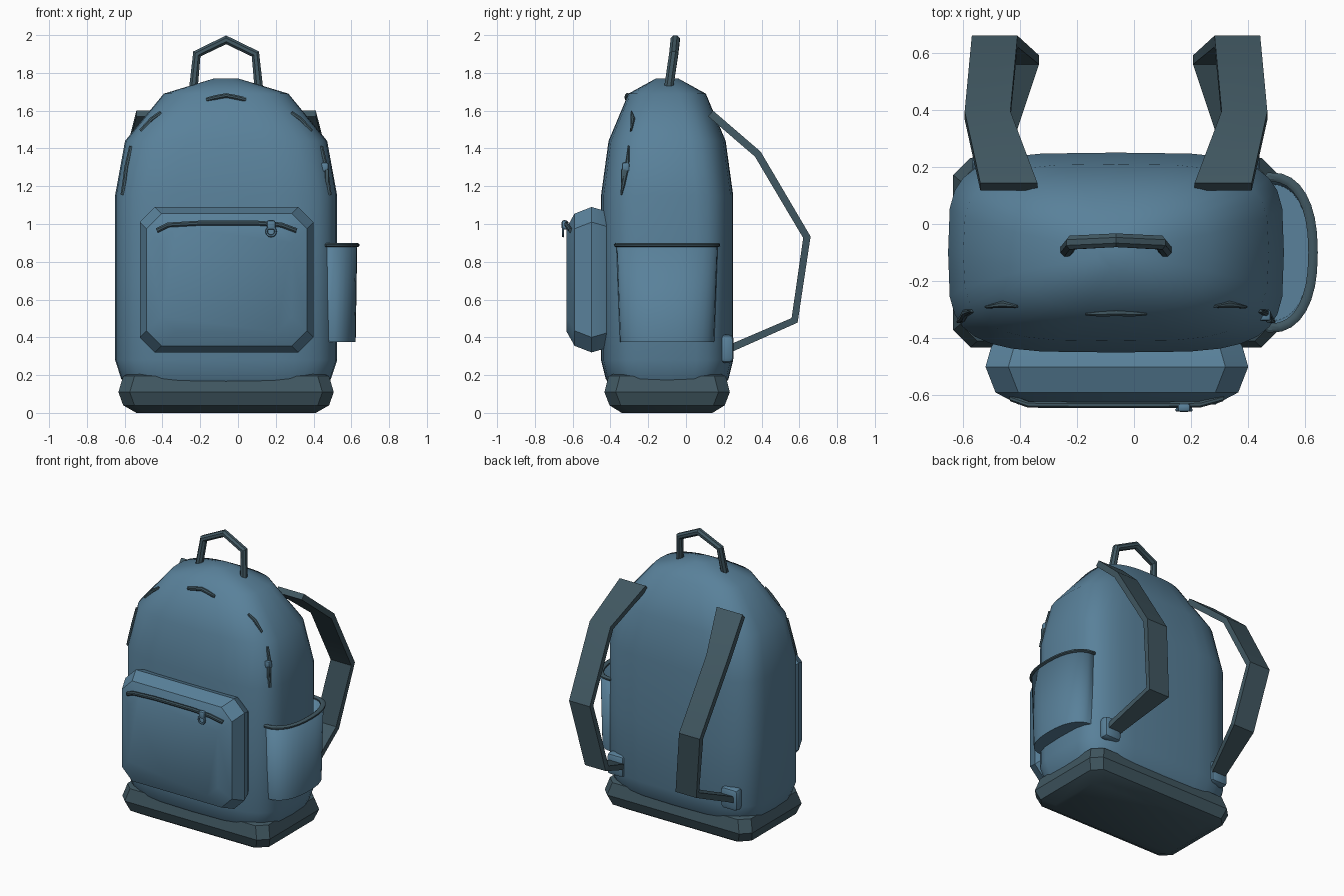
import bpy, bmesh
from math import sin, cos, pi, copysign
from mathutils import Vector
from mathutils.bvhtree import BVHTree

if "Cube" in bpy.data.objects:
    bpy.data.objects.remove(bpy.data.objects["Cube"])

MID_X, MID_Y = -0.063, -0.1   # centre of the bag body


def material(name, rgb):
    m = bpy.data.materials.new(name)
    m.use_nodes = True
    m.diffuse_color = (*rgb, 1)
    m.node_tree.nodes["Principled BSDF"].inputs["Base Color"].default_value = (*rgb, 1)
    return m


BLUE = material("blue fabric", (0.1, 0.22, 0.325))
DARK = material("dark trim", (0.052, 0.096, 0.12))


def finish(bm, name, mat, angle=35):
    bmesh.ops.recalc_face_normals(bm, faces=bm.faces)
    mesh = bpy.data.meshes.new(name)
    bm.to_mesh(mesh)
    bm.free()
    mesh.materials.append(mat)
    ob = bpy.data.objects.new(name, mesh)
    bpy.context.collection.objects.link(ob)
    bpy.ops.object.select_all(action="DESELECT")
    ob.select_set(True)
    bpy.context.view_layer.objects.active = ob
    bpy.ops.object.shade_smooth_by_angle(angle=angle * pi / 180)
    return ob


def loft(name, rings, mat, angle=35, cap_end=True):
    """Skin closed rings of points and cap the ends."""
    bm = bmesh.new()
    loops = [[bm.verts.new(p) for p in ring] for ring in rings]
    n = len(loops[0])
    for a, b in zip(loops, loops[1:]):
        for i in range(n):
            j = (i + 1) % n
            bm.faces.new((a[i], a[j], b[j], b[i]))
    bm.faces.new(loops[0])
    if cap_end:
        bm.faces.new(loops[-1])
    return finish(bm, name, mat, angle)


def sweep(name, path, widths, thick, mat, side, sides=8, angle=35):
    """Run a flat or round section along a path; side is its width direction."""
    path = [Vector(p) for p in path]
    side = Vector(side)
    rings = []
    for i, p in enumerate(path):
        ahead = (path[min(i + 1, len(path) - 1)] - p).normalized()
        behind = (p - path[max(i - 1, 0)]).normalized()
        normal = (ahead + behind).cross(side).normalized()
        k = 2 ** 0.5 if sides == 4 else 1
        turns = [2 * pi * (s + 0.5) / sides for s in range(sides)]
        rings.append([p + side * (cos(t) * k * widths[i]) + normal * (sin(t) * k * thick)
                      for t in turns])
    return loft(name, rings, mat, angle)


def superellipse(a, b, power, steps=32):
    for s in range(steps):
        t = 2 * pi * s / steps
        c, d = cos(t), sin(t)
        yield (a * copysign(abs(c) ** (2 / power), c), b * copysign(abs(d) ** (2 / power), d))


def clipped_rect(a, b, c):
    return [(a, c - b), (a, b - c), (a - c, b), (c - a, b),
            (-a, b - c), (-a, c - b), (c - a, -b), (a - c, -b)]


def block(name, centre, size, mat, bevel=0.01):
    bm = bmesh.new()
    bmesh.ops.create_cube(bm, size=1)
    for v in bm.verts:
        v.co = Vector(centre) + v.co * Vector(size)
    bmesh.ops.bevel(bm, geom=bm.edges[:], offset=bevel, segments=2, profile=0.5, affect="EDGES")
    return finish(bm, name, mat)


# Main bag: height, half width, half depth, squareness
BODY = [(0.14, 0.53, 0.3, 4), (0.18, 0.555, 0.325, 4), (0.28, 0.588, 0.35, 4),
        (0.7, 0.588, 0.35, 4), (1.15, 0.588, 0.35, 4), (1.44, 0.535, 0.31, 3.5),
        (1.69, 0.33, 0.205, 2.8), (1.77, 0.065, 0.06, 2.2)]
body = loft("bag_body", [[(MID_X + x, MID_Y + y, z) for x, y in superellipse(a, b, n)]
                         for z, a, b, n in BODY], BLUE, 60)

# Padded base
BASE = [(0, 0.475, 0.24), (0.04, 0.545, 0.305), (0.11, 0.57, 0.332),
        (0.195, 0.545, 0.31), (0.22, 0.48, 0.25)]
loft("padded_base", [[(MID_X + x, MID_Y + y, z) for x, y in clipped_rect(a, b, 0.06)]
                     for z, a, b in BASE], DARK)

# Front pocket
POCKET = [(-0.4, 0.42, 0.35), (-0.43, 0.44, 0.365), (-0.5, 0.46, 0.385),
          (-0.59, 0.425, 0.35), (-0.632, 0.345, 0.275)]
loft("front_pocket", [[(x - 0.06, y, z + 0.705) for x, z in clipped_rect(a, b, 0.08)]
                      for y, a, b in POCKET], BLUE, 25)

# Front pocket zip
zip_path = [(-0.43, -0.61, 0.965), (-0.37, -0.632, 0.995), (-0.2, -0.634, 1.005),
            (0.1, -0.634, 1.005), (0.23, -0.632, 0.995), (0.31, -0.61, 0.965)]
sweep("front_pocket_zip", zip_path, [0.012] * 6, 0.014, DARK, (0, 1, 0))


def pull(name, x, y, z):
    """Zip slider with a hanging ring."""
    block(name + "_slider", (x, y, z), (0.045, 0.03, 0.05), BLUE)
    bpy.ops.mesh.primitive_torus_add(location=(x, y - 0.008, z - 0.035), rotation=(pi / 2, 0, 0),
                                     major_radius=0.024, minor_radius=0.007,
                                     major_segments=12, minor_segments=6)
    ring = bpy.context.object
    ring.name = name + "_ring"
    ring.data.materials.append(BLUE)
    bpy.ops.object.shade_smooth_by_angle(angle=1)


pull("front_pocket_pull", 0.175, -0.643, 0.995)

# Main zip, seen as short lengths lying on the bag
bm = bmesh.new()
bm.from_mesh(body.data)
surface = BVHTree.FromBMesh(bm)
bm.free()


def on_body(points):
    return [surface.find_nearest(Vector(p))[0] for p in points]


def zip_piece(name, points, width):
    count = len(points)
    widths = [width * (0.35 if i in (0, count - 1) else 1) for i in range(count)]
    sweep(name, on_body(points), widths, 0.013, DARK, (0, 1, 0))


zip_piece("top_zip", [(MID_X + dx, -0.32, z) for dx, z in
                      [(-0.105, 1.66), (-0.05, 1.675), (0, 1.685), (0.05, 1.675), (0.105, 1.66)]],
          0.014)
for label, s in (("left", 1), ("right", -1)):
    zip_piece(label + "_shoulder_zip", [(MID_X + s * dx, -0.29, z) for dx, z in
                                        [(0.345, 1.59), (0.4, 1.565), (0.45, 1.49)]], 0.014)
    zip_piece(label + "_side_zip", [(MID_X + s * dx, y, z) for dx, y, z in
                                    [(0.535, -0.335, 1.15), (0.53, -0.325, 1.22),
                                     (0.525, -0.31, 1.3), (0.495, -0.3, 1.41)]], 0.014)
slider = on_body([(0.46, -0.32, 1.3)])[0]
block("main_zip_slider", slider, (0.04, 0.04, 0.05), BLUE)
block("main_zip_tab", slider + Vector((0.012, -0.012, -0.05)), (0.02, 0.025, 0.08), DARK, 0.005)

# Shoulder straps with lower buckles, one per side
STRAP = [(0.375, 0.13, 1.585), (0.45, 0.38, 1.37), (0.425, 0.64, 0.93),
         (0.35, 0.575, 0.49), (0.435, 0.22, 0.335)]
for label, s in (("left", 1), ("right", -1)):
    sweep(label + "_strap", [(MID_X + s * x, y, z) for x, y, z in STRAP],
          [0.1, 0.08, 0.08, 0.08, 0.05], 0.02, DARK, (1, 0, 0), 4, 20)
    block(label + "_strap_buckle", (MID_X + s * 0.44, 0.215, 0.34), (0.13, 0.075, 0.15),
          BLUE, 0.025)

# Carry handle
HANDLE = [(-0.175, -0.095, 1.7), (-0.155, -0.065, 1.9), (0, -0.057, 1.975),
          (0.155, -0.065, 1.9), (0.175, -0.095, 1.7)]
sweep("carry_handle", [(MID_X + x, y, z) for x, y, z in HANDLE], [0.026] * 5, 0.025,
      DARK, (0, 1, 0))


# Bottle pocket on the left side
def pocket_arc(a, b, z, steps=16):
    arc = [(0.44, MID_Y - b * 0.85, z)]
    for i in range(steps + 1):
        t = -pi / 2 + pi * i / steps
        arc.append((0.475 + a * cos(t) ** 0.85, MID_Y + b * copysign(abs(sin(t)) ** 0.85, t), z)
                   if 0 < i < steps else (0.475, MID_Y + copysign(b, t), z))
    return arc + [(0.44, MID_Y + b * 0.85, z)]


bottle = loft("bottle_pocket", [pocket_arc(0.148, 0.25, 0.375), pocket_arc(0.156, 0.268, 0.885)],
              BLUE, 40, cap_end=False)
wall = bottle.modifiers.new("wall", "SOLIDIFY")
wall.thickness = 0.015
rim = pocket_arc(0.152, 0.265, 0.888)
sweep("bottle_pocket_rim", rim, [0.012] * len(rim), 0.018, DARK, (0, 0, 1))
